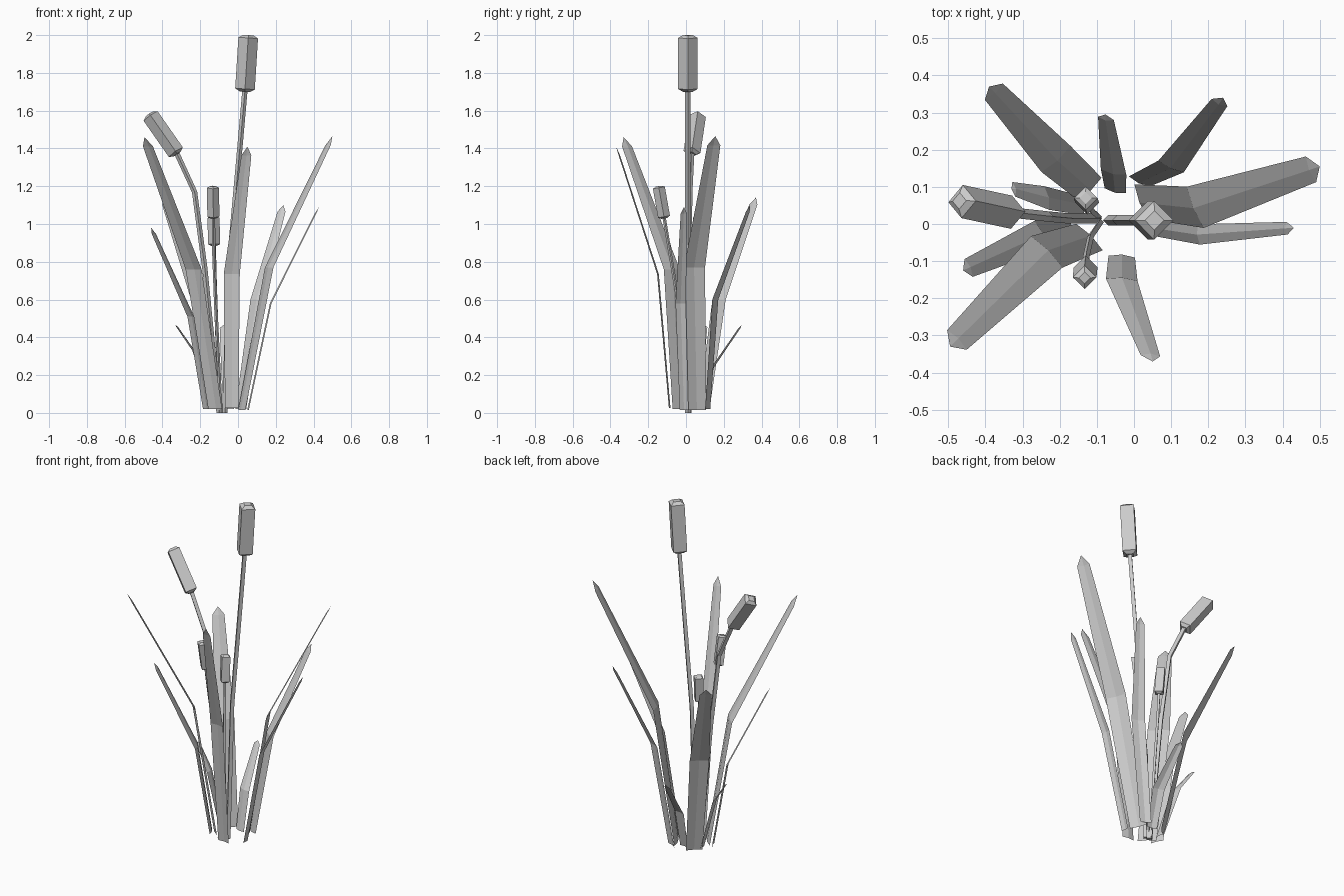
import bpy, math
from mathutils import Vector

if "Cube" in bpy.data.objects:
    bpy.data.objects.remove(bpy.data.objects["Cube"])

Z = Vector((0, 0, 1))


def add_mesh(name, verts, faces):
    me = bpy.data.meshes.new(name)
    me.from_pydata([tuple(v) for v in verts], [], faces)
    me.update()
    ob = bpy.data.objects.new(name, me)
    bpy.context.collection.objects.link(ob)
    return ob


def leaf(name, base, mid, tip, width, angle):
    """Pointed blade, bent once, with a shallow centre crease."""
    base, mid, tip = Vector(base), Vector(mid), Vector(tip)
    a = math.radians(angle)
    side = Vector((math.cos(a), math.sin(a), 0))
    inward = (base - tip) * Vector((1, 1, 0))
    inward = (inward - side * inward.dot(side)).normalized() * 0.006
    rows = [(base, 0.42), (mid, 0.5), (mid.lerp(tip, 0.93), 0.31)]
    verts, faces = [], []
    for p, f in rows:
        verts += [p - side * width * f, p + inward, p + side * width * f]
    verts.append(tip)
    for r in (0, 3):
        for c in (0, 1):
            i = r + c
            faces.append((i, i + 1, i + 4, i + 3))
    faces += [(6, 7, 9), (7, 8, 9)]
    add_mesh(name, verts, faces)


def tube(name, points, radii):
    """Four-sided tube swept along a path, capped at both ends."""
    pts = [Vector(p) for p in points]
    verts, faces = [], []
    n = len(pts)
    for i, p in enumerate(pts):
        d = pts[min(i + 1, n - 1)] - pts[max(i - 1, 0)]
        q = Z.rotation_difference(d)
        for k in range(4):
            t = k * math.pi / 2
            verts.append(p + q @ Vector((math.cos(t), math.sin(t), 0)) * radii[i])
    for i in range(n - 1):
        for k in range(4):
            j = (k + 1) % 4
            faces.append((i * 4 + k, i * 4 + j, i * 4 + 4 + j, i * 4 + 4 + k))
    faces += [(3, 2, 1, 0), tuple(range(n * 4 - 4, n * 4))]
    add_mesh(name, verts, faces)


def reed(tag, path, top, r, stem_r):
    """Bent stem with a thick seed head; the head starts at the last path point."""
    tube("stem_" + tag, path, [stem_r] * len(path))
    a, b = Vector(path[-1]), Vector(top)
    tube("seed_head_" + tag, [a.lerp(b, t) for t in (0, 0.05, 0.95, 1)],
         [r * 0.5, r, r, r * 0.5])


# Leaves: base, bend, tip, width, direction of width in plan
leaf("leaf_back_left", (-.12, .095, .02), (-.21, .175, .6), (-.39, .37, 1.14), .105, 42)
leaf("leaf_back_right", (.015, .115, .02), (.10, .155, .6), (.24, .34, 1.10), .075, -25)
leaf("leaf_back_short", (-.05, .09, .02), (-.055, .14, .24), (-.077, .295, .465), .07, -12)
leaf("leaf_right_large", (.02, .06, .015), (.165, .045, .77), (.50, .155, 1.465), .12, -68)
leaf("leaf_right_small", (.055, -.01, .015), (.175, -.028, .58), (.43, -.01, 1.09), .055, 95)
leaf("leaf_front", (-.033, -.088, .025), (-.033, -.15, .735), (.05, -.37, 1.41), .085, -4)
leaf("leaf_left_large", (-.12, -.035, .02), (-.235, -.075, .76), (-.495, -.33, 1.46), .12, -45)
leaf("leaf_left_small", (-.17, -.01, .02), (-.25, -.03, .51), (-.46, -.125, .98), .085, -65)
leaf("leaf_left_short", (-.14, .05, .02), (-.235, .07, .33), (-.33, .095, .465), .065, -78)

# Stems with seed heads
reed("tall", [(-.07, .01, 0), (-.045, .01, .8), (.005, .01, 1.35), (.036, .01, 1.70)],
     (.055, .01, 2.0), .052, .014)
reed("leaning", [(-.10, .015, 0), (-.175, .015, .76), (-.23, .02, 1.17), (-.322, .03, 1.37)],
     (-.47, .062, 1.582), .045, .014)
reed("front_short", [(-.09, .005, 0), (-.117, -.035, .55), (-.128, -.085, .85), (-.13, -.115, 1.03)],
     (-.133, -.145, 1.2), .032, .009)
reed("back_short", [(-.095, .02, 0), (-.113, .035, .45), (-.122, .05, .72), (-.126, .057, .885)],
     (-.13, .07, 1.04), .032, .009)
